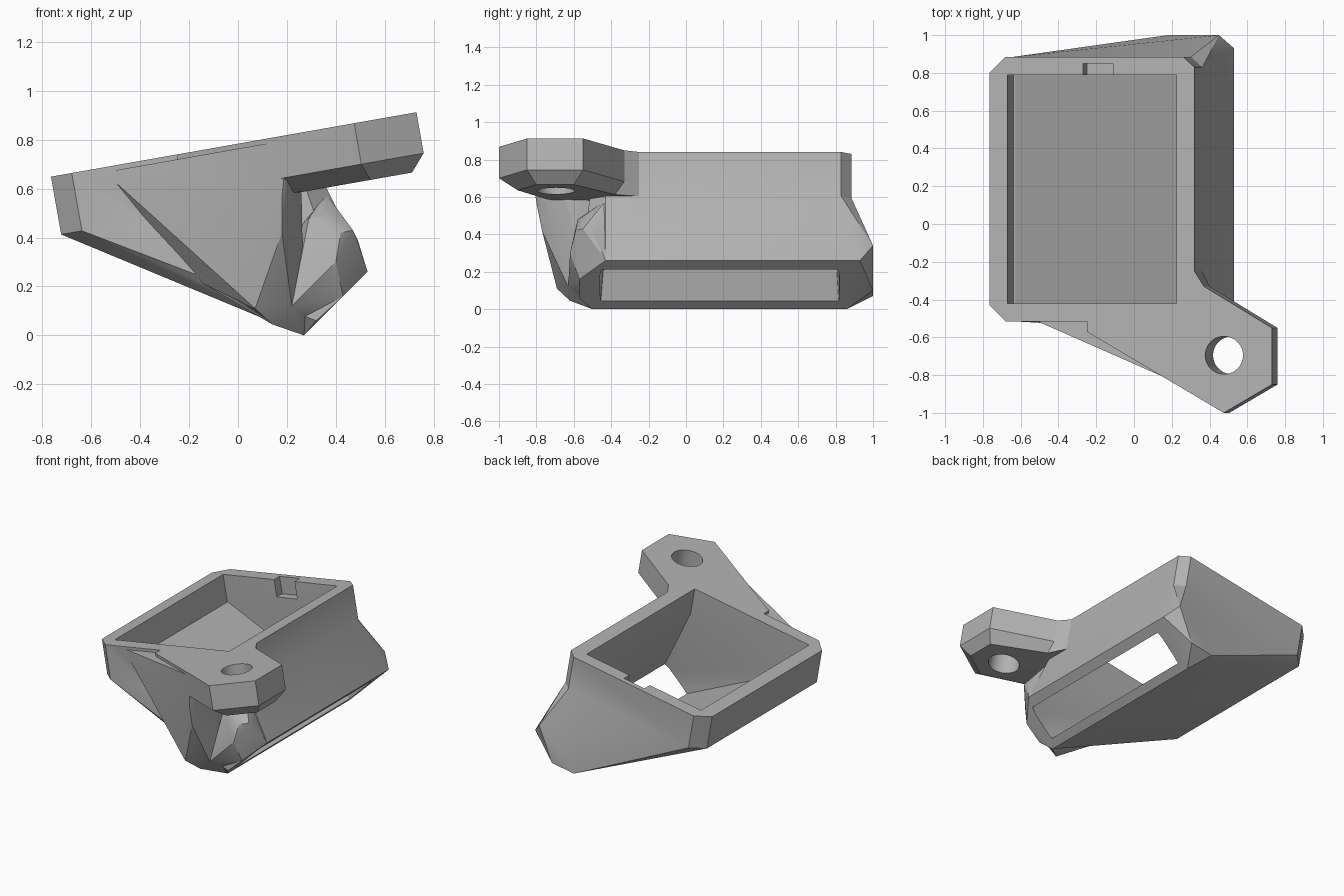
import bpy, bmesh, math
from mathutils import Vector, Matrix

old = bpy.data.objects.get("Cube")
if old:
    bpy.data.objects.remove(old, do_unlink=True)

grey = bpy.data.materials.new("plain grey")
grey.use_nodes = True
colour = (0.45, 0.45, 0.45, 1)
grey.diffuse_color = colour
grey.node_tree.nodes["Principled BSDF"].inputs["Base Color"].default_value = colour

TILT = math.radians(10)


def sunk(x, y, depth):
    """Point at a depth measured square to the tilted top plane."""
    return Vector((x + depth * math.sin(TILT), y,
                   0.784 + x * math.tan(TILT) - depth * math.cos(TILT)))


def ring(outline, depth):
    return [sunk(x, y, depth) for x, y in outline]


def finish(name, bm):
    bmesh.ops.recalc_face_normals(bm, faces=bm.faces)
    mesh = bpy.data.meshes.new(name)
    bm.to_mesh(mesh)
    bm.free()
    mesh.materials.append(grey)
    obj = bpy.data.objects.new(name, mesh)
    bpy.context.collection.objects.link(obj)
    return obj


def hull(name, points):
    """Convex solid around the points."""
    bm = bmesh.new()
    for p in points:
        bm.verts.new(p)
    res = bmesh.ops.convex_hull(bm, input=bm.verts)
    loose = {e for e in res["geom_interior"] if isinstance(e, bmesh.types.BMVert)}
    bmesh.ops.delete(bm, geom=list(loose), context="VERTS")
    bmesh.ops.dissolve_limit(bm, angle_limit=0.01, verts=bm.verts, edges=bm.edges)
    return finish(name, bm)


def loft(name, rings):
    """Closed solid through rings of equal point count."""
    bm = bmesh.new()
    rows = [[bm.verts.new(p) for p in r] for r in rings]
    n = len(rows[0])
    for a, b in zip(rows, rows[1:]):
        for i in range(n):
            j = (i + 1) % n
            bm.faces.new((a[i], a[j], b[j], b[i]))
    bm.faces.new(rows[0])
    bm.faces.new(rows[-1][::-1])
    return finish(name, bm)


def combine(base, other, operation):
    mod = base.modifiers.new(operation.lower(), "BOOLEAN")
    mod.operation = operation
    mod.solver = "EXACT"
    mod.object = other
    bpy.context.view_layer.objects.active = base
    bpy.ops.object.modifier_apply(modifier=mod.name)
    bpy.data.objects.remove(other, do_unlink=True)


# Upper frame: chamfered rectangle sunk square to the tilted top
frame = [(-0.765, -0.43), (-0.68, -0.515), (0.24, -0.515), (0.32, -0.43),
         (0.32, 0.83), (0.26, 0.885), (-0.68, 0.885), (-0.765, 0.8)]
duct = loft("air_duct", [ring(frame, 0), ring(frame, 0.24)])

# Lower funnel leading down to the slanted outlet face
outlet = [(0.53, -0.43, 0.26), (0.53, 0.93, 0.26), (0.27, -0.5, 0), (0.27, 0.86, 0),
          (0.45, 1, 0.34), (0.18, 1, 0.07), (0.35, 1, 0.1),
          (0.43, -0.57, 0.16), (0.32, -0.57, 0.06)]
funnel = hull("funnel", ring(frame, 0.24) + outlet)

# Front bulge joining the tab to the funnel
bulge = hull("front_bulge", ring([(-0.25, -0.57), (0.2, -0.83), (0.2, -0.4), (-0.55, -0.5)], 0.02) + [
    (0.18, -0.8, 0.57), (0.18, -0.77, 0.42), (0.07, -0.69, 0.11), (0.14, -0.62, 0.045),
    (0.22, -0.63, 0.12), (0.26, -0.64, 0.58), (-0.14, -0.54, 0.21),
    (0.27, -0.5, 0.0), (0.05, -0.4, 0.15)])
corner = hull("front_corner", [
    (0.22, -0.63, 0.12), (0.29, -0.58, 0.48), (0.36, -0.56, 0.49), (0.42, -0.59, 0.42),
    (0.4, -0.62, 0.3), (0.47, -0.55, 0.43), (0.49, -0.49, 0.39), (0.53, -0.43, 0.26),
    (0.43, -0.57, 0.16), (0.27, -0.5, 0), (0.36, -0.43, 0.58), (0.2, -0.4, 0.4)])

# Mounting tab with a bevelled underside
tab_top = [(0.32, -0.25), (0.37, -0.33), (0.73, -0.55), (0.73, -0.85),
           (0.475, -1), (-0.25, -0.57), (-0.25, -0.4), (0.2, -0.3)]
tab_base = [(0.32, -0.25), (0.37, -0.38), (0.67, -0.6), (0.67, -0.8),
            (0.5, -0.9), (0.22, -0.74), (0.1, -0.4), (0.2, -0.3)]
tab = loft("mounting_tab", [ring(tab_top, 0), ring(tab_top, 0.17), ring(tab_base, 0.24)])

for part in (funnel, bulge, corner, tab):
    combine(duct, part, "UNION")

# Hollow interior: a straight well, then a taper to the outlet slot
well = [(-0.67, -0.42), (0.225, -0.42), (0.225, 0.79), (-0.67, 0.79)]
slot = [(x + push, y, z - push) for x, z in ((0.35, 0.08), (0.45, 0.18))
        for y in (-0.46, 0.82) for push in (0, 0.1)]
cutters = [loft("well_cutter", [ring(well, -0.1), ring(well, 0.19)]),
           hull("taper_cutter", ring(well, 0.185) + slot)]

# Small catch notch in the back wall
notch = [(-0.27, 0.7), (-0.11, 0.7), (-0.11, 0.85), (-0.27, 0.85)]
cutters.append(loft("notch_cutter", [ring(notch, -0.1), ring(notch, 0.12)]))

# Round screw hole through the tab
circle = [(0.477 + 0.1 * math.cos(a), -0.695 + 0.1 * math.sin(a))
          for a in (math.tau * i / 40 for i in range(40))]
cutters.append(loft("hole_cutter", [ring(circle, -0.1), ring(circle, 0.4)]))

for cutter in cutters:
    cutter.hide_render = True
    combine(duct, cutter, "DIFFERENCE")

bpy.ops.object.select_all(action="DESELECT")
duct.select_set(True)
bpy.context.view_layer.objects.active = duct
bpy.ops.object.shade_smooth_by_angle(angle=math.radians(25))
